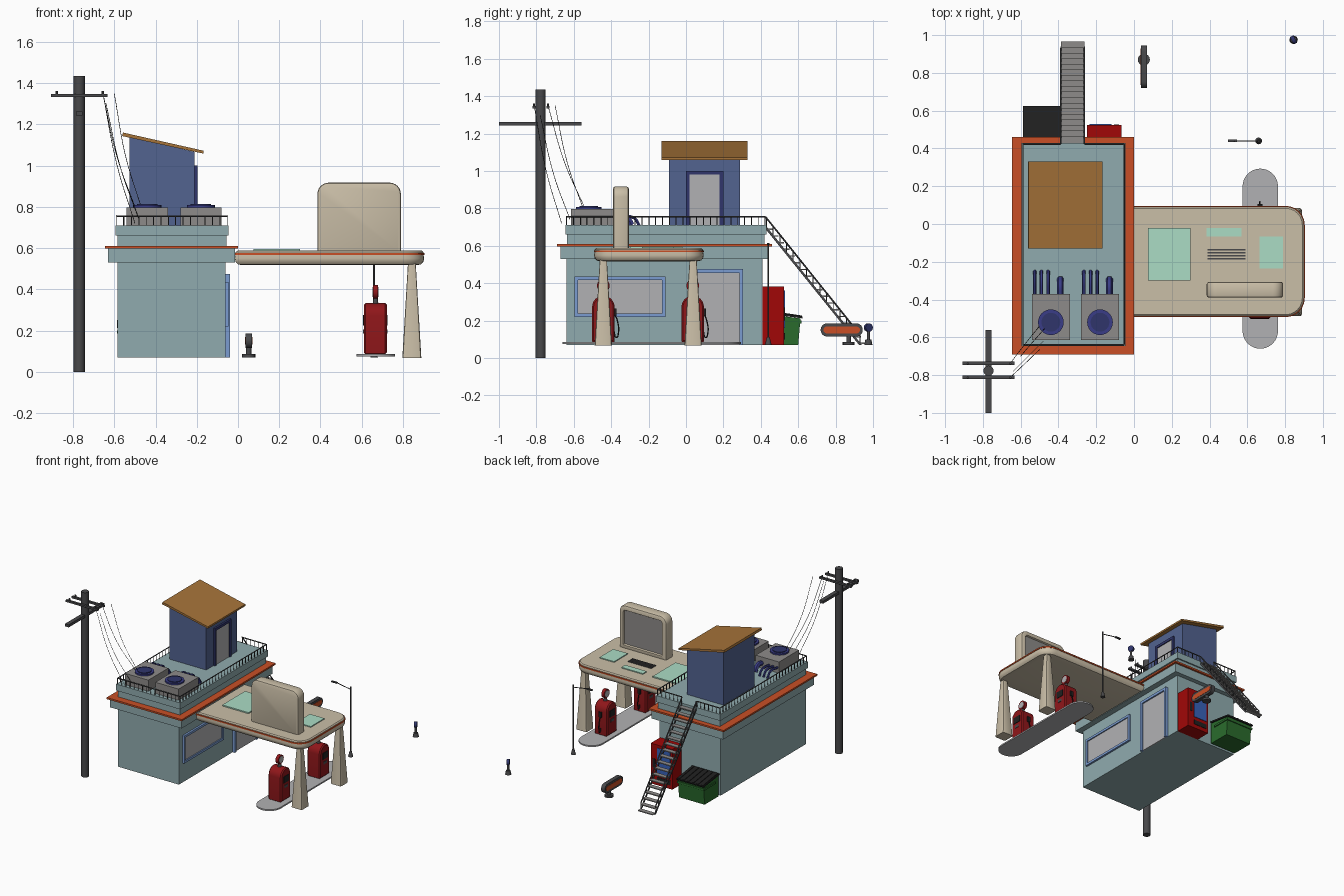
import bpy, bmesh
from math import cos, sin, pi, radians
from mathutils import Vector

if "Cube" in bpy.data.objects:
    bpy.data.objects.remove(bpy.data.objects["Cube"])

MATS = {}
COL = dict(wall='8FAAAD', orange='C8502A', cream='C9BDA6', navy='33386B', hut='53638F', wood='A5733C',
           mint='AADBC4', red='8F1D20', bright='A01010', blue='7A9BD0', indigo='3C3F86', green='2E6B30',
           black='252525', dark='4A4A4C', grey='8C8A88', glass='B0B0B2', sky='3A62B8')

def finish(name, bm, col):
    bmesh.ops.recalc_face_normals(bm, faces=bm.faces)
    me = bpy.data.meshes.new(name)
    bm.to_mesh(me); bm.free()
    o = bpy.data.objects.new(name, me)
    bpy.context.collection.objects.link(o)
    if col not in MATS:
        m = MATS[col] = bpy.data.materials.new(col)
        m.diffuse_color = [(int(COL[col][i:i+2], 16) / 255) ** 2.2 for i in (0, 2, 4)] + [1]
        m.use_nodes = True
        m.node_tree.nodes["Principled BSDF"].inputs["Base Color"].default_value = m.diffuse_color
    me.materials.append(MATS[col])
    return o

def add_box(bm, x0, x1, y0, y1, z0, z1):
    vs = bmesh.ops.create_cube(bm, size=1)['verts']
    for v in vs:
        v.co = Vector(((x0+x1)/2 + v.co.x*(x1-x0), (y0+y1)/2 + v.co.y*(y1-y0), (z0+z1)/2 + v.co.z*(z1-z0)))

def add_rod(bm, a, b, r, r2=None, n=8):
    a, b = Vector(a), Vector(b); d = b - a
    vs = bmesh.ops.create_cone(bm, cap_ends=True, segments=n, radius1=r, radius2=r if r2 is None else r2,
                               depth=d.length)['verts']
    q = Vector((0, 0, 1)).rotation_difference(d)
    for v in vs:
        v.co = q @ v.co + (a + b) / 2

def boxes(name, col, *bs):
    bm = bmesh.new()
    for b in bs: add_box(bm, *b)
    return finish(name, bm, col)

def rods(name, col, *rs, n=8):
    bm = bmesh.new()
    for r in rs: add_rod(bm, *r, n=n)
    return finish(name, bm, col)

def place(axis, u, v, w):
    return {'x': (w, u, v), 'y': (u, w, v), 'z': (u, v, w)}[axis]

def loft(name, col, axis, rings):
    """Skin a list of (outline, height) along an axis and cap both ends."""
    bm = bmesh.new()
    rs = [[bm.verts.new(place(axis, u, v, w)) for u, v in pts] for pts, w in rings]
    for a, b in zip(rs, rs[1:]):
        for i in range(len(a)):
            j = (i + 1) % len(a)
            bm.faces.new((a[i], a[j], b[j], b[i]))
    bm.faces.new(rs[0]); bm.faces.new(rs[-1])
    return finish(name, bm, col)

def prism(name, col, axis, pts, w0, w1):
    return loft(name, col, axis, [(pts, w0), (pts, w1)])

def rrect(u0, u1, v0, v1, radii, inset=0, n=6):
    """Rounded rectangle; radii from lower left, counter-clockwise."""
    u0 += inset; v0 += inset; u1 -= inset; v1 -= inset
    pts = []
    for k, (u, v, su, sv) in enumerate([(u0, v0, 1, 1), (u1, v0, -1, 1), (u1, v1, -1, -1), (u0, v1, 1, -1)]):
        r = max(radii[k] - inset, .002)
        for i in range(n + 1):
            t = pi + k*pi/2 + i*pi/2/n
            pts.append((u + su*r + r*cos(t), v + sv*r + r*sin(t)))
    return pts

def wire(name, col, pts, r):
    cu = bpy.data.curves.new(name, 'CURVE')
    cu.dimensions = '3D'; cu.bevel_depth = r; cu.bevel_resolution = 1; cu.resolution_u = 6
    s = cu.splines.new('BEZIER'); s.bezier_points.add(len(pts) - 1)
    for p, c in zip(s.bezier_points, pts):
        p.co = c; p.handle_left_type = p.handle_right_type = 'AUTO'
    tmp = bpy.data.objects.new(name + '_path', cu)
    bpy.context.collection.objects.link(tmp)
    bm = bmesh.new(); bm.from_mesh(bpy.data.meshes.new_from_object(tmp))
    bpy.data.objects.remove(tmp)
    return finish(name, bm, col)

def frame(name, col, x0, x1, y0, y1, z0, z1, t, sill=True):
    """Frame on a wall facing +x, with its pane."""
    bs = [(x0, x1, y0, y0+t, z0, z1), (x0, x1, y1-t, y1, z0, z1), (x0, x1, y0+t, y1-t, z1-t, z1)]
    if sill: bs.append((x0, x1, y0+t, y1-t, z0, z0+t))
    boxes(name + '_frame', col, *bs)
    boxes(name + '_pane', 'glass', (x0, (x0+x1)/2, y0+t, y1-t, z0 + (t if sill else 0), z1-t))

# Shop building
boxes('shop_walls', 'wall', (-.585, -.06, -.64, .41, .07, .54))
boxes('shop_cornice', 'wall', (-.63, -.015, -.67, .445, .53, .597))
boxes('cornice_trim', 'orange', (-.645, 0, -.69, .46, .597, .61))
boxes('roof_parapet', 'wall', (-.585, -.055, -.635, .42, .61, .662), (-.595, -.045, -.645, .43, .66, .71))
frame('shop_window', 'blue', -.062, -.045, -.595, -.11, .22, .435, .018)
frame('shop_door', 'blue', -.062, -.04, .02, .305, .07, .475, .02, False)

# Roof railing, open at the stair head
def railing(name, a, b):
    a, b = Vector(a), Vector(b); n = max(2, round((b-a).length / .036)); up = Vector((0, 0, .045))
    rods(name, 'dark', (a+up, b+up, .004), *[(a+(b-a)*i/n, a+(b-a)*i/n+up, .0025) for i in range(n+1)], n=6)
L, R, F, B = -.588, -.052, -.638, .423
for nm, p, q in [('front', (L, F), (R, F)), ('left', (L, F), (L, B)), ('right', (R, F), (R, B)),
                 ('back_left', (L, B), (-.39, B)), ('back_right', (-.26, B), (R, B))]:
    railing('railing_' + nm, (*p, .71), (*q, .71))

# Roof hut
prism('hut_walls', 'hut', 'y', [(-.525, .71), (-.21, .71), (-.21, 1.066), (-.525, 1.138)], -.09, .29)
prism('hut_roof', 'wood', 'y', [(-.562, 1.143), (-.168, 1.058), (-.168, 1.072), (-.558, 1.16)], -.13, .33)
frame('hut_door', 'navy', -.212, -.197, 0, .2, .71, 1.0, .02, False)

# Roof air conditioners with their pipes
for side, x in (('left', -.44), ('right', -.18)):
    boxes(side + '_cooler', 'grey', (x-.1, x+.1, -.615, -.37, .71, .797))
    rods(side + '_cooler_fan', 'indigo', ((x, -.52, .797), (x, -.52, .808), .068), n=24)
    rods(side + '_cooler_hub', 'navy', ((x, -.52, .808), (x, -.52, .814), .05), n=24)
    for i, (dx, r) in enumerate([(-.085, .009), (-.05, .009), (-.015, .009), (.05, .018)]):
        y = -.25 if r < .01 else -.29
        wire(f'{side}_pipe_{i}', 'indigo', [(x+dx, -.38, .75), (x+dx, y-.03, .75), (x+dx, y, .71)], r)

# Canopy
def canopy(inset): return rrect(-.015, .903, -.492, .095, (.002, .1, .1, .002), inset)
loft('canopy', 'cream', 'z', [(canopy(i), z) for i, z in
     [(.035, .517), (.015, .521), (.004, .533), (0, .55), (.004, .572), (.004, .58), (.012, .587)]])
prism('canopy_trim', 'orange', 'z', canopy(-.001), .566, .576)
boxes('skylights', 'mint', (.075, .3, -.3, -.02, .58, .596), (.385, .57, -.067, -.02, .58, .594),
      (.665, .79, -.235, -.067, .58, .594))
boxes('canopy_vents', 'dark', *[(.39, .59, y, y+.008, .58, .594) for y in (-.14, -.156, -.172, -.188)])

# Tapered canopy legs
for nm, y in (('front', -.442), ('back', .038)):
    def sq(h): return rrect(.843-h, .843+h, y-h, y+h, [h*.25]*4, n=2)
    loft(nm + '_canopy_leg', 'cream', 'z', [(sq(.046), .067), (sq(.019), .525)])

# Price board, recessed on its back face
def board(i): return rrect(.385, .79, .575, .917, (.002, .002, .055, .055), i)
loft('price_board', 'cream', 'y', [(board(i), y) for i, y in
     [(.012, -.39), (.003, -.386), (0, -.377), (0, -.318), (.004, -.31), (.012, -.306), (.035, -.306), (.04, -.318)]])
prism('price_board_panel', 'grey', 'y', board(.041), -.322, -.316)

# Pump island and pumps
prism('pump_island', 'glass', 'z', rrect(.575, .762, -.66, .293, [.0935]*4, n=10), .075, .086)
for nm, y in (('front', -.442), ('back', .036)):
    def pump(i): return rrect(y-.06, y+.06, .086, .333, (.004, .004, .06, .06), i)
    loft(nm + '_pump_body', 'red', 'x', [(pump(.008), .61), (pump(0), .618), (pump(0), .714), (pump(.008), .722)])
    boxes(nm + '_pump_windows', 'black', (.606, .726, y-.032, y+.032, .225, .275))
    boxes(nm + '_pump_plates', 'dark', (.607, .725, y-.02, y+.02, .185, .205))
    rods(nm + '_pump_neck', 'dark', ((.667, y, .33), (.667, y, .36), .014, .01), n=12)
    rods(nm + '_pump_globe', 'red', ((.655, y, .387), (.679, y, .387), .034), n=24)
    rods(nm + '_pump_globe_face', 'glass', ((.653, y, .387), (.681, y, .387), .025), n=24)
    wire(nm + '_pump_hose', 'black', [(.667, y+.058, .24), (.667, y+.075, .2), (.667, y+.08, .13),
                                      (.667, y+.07, .11), (.667, y+.058, .14)], .004)
    boxes(nm + '_pump_holster', 'black', (.655, .679, y+.058, y+.07, .225, .265))

# Outside stair
def slope(z): return [(.425, .71+z), (.425, .69+z), (.925, .07+z), (.94, .07+z)]
for nm, x in (('left', -.39), ('right', -.266)):
    prism(nm + '_stringer', 'dark', 'x', slope(0), x, x+.006)
    rods(nm + '_stair_rail', 'dark', ((x+.003, .425, .755), (x+.003, .93, .125), .0045),
         *[((x+.003, .43+.5*i/14, .70-.62*i/14), (x+.003, .43+.5*i/14, .75-.625*i/14), .0025) for i in range(15)], n=6)
boxes('stair_treads', 'grey', *[(-.387, -.262, .43+.5*i/17, .465+.5*i/17, .685-.61*i/17, .692-.61*i/17)
                                for i in range(18)])

# Vending machine
boxes('vending_machine', 'bright', (-.25, -.065, .41, .525, .07, .382))
boxes('vending_panel', 'sky', (-.235, -.12, .52, .529, .16, .36))
boxes('vending_slot', 'black', (-.235, -.12, .52, .528, .1, .135), (-.105, -.08, .52, .528, .2, .27))

# Dumpster
prism('dumpster', 'green', 'x', [(.43, .07), (.6, .07), (.612, .212), (.43, .235)], -.58, -.36)
boxes('dumpster_rim', 'green', (-.587, -.353, .47, .617, .185, .2))
prism('dumpster_lid', 'black', 'x', [(.43, .237), (.622, .212), (.624, .222), (.43, .25)], -.587, -.353)
for i in range(6):
    x = -.58 + i*.0405
    prism(f'lid_rib_{i}', 'black', 'x', [(.44, .247), (.62, .221), (.62, .227), (.44, .254)], x, x+.015)

# Street lamp
rods('lamp_post', 'dark', ((.66, .44, .07), (.66, .44, .61), .005), ((.66, .44, .07), (.66, .44, .11), .018, .008),
     ((.66, .44, .59), (.53, .44, .612), .003), n=12)
boxes('lamp_head', 'dark', (.498, .545, .433, .447, .605, .614))

# Arrow-shaped pill sign on a stand
prism('pill_sign', 'dark', 'x', rrect(.72, .945, .115, .185, [.034]*4), .036, .068)
prism('pill_sign_inlay', 'orange', 'x', rrect(.735, .93, .132, .168, [.017]*4), .034, .07)
rods('pill_sign_stand', 'dark', ((.052, .87, .07), (.052, .87, .085), .032), ((.052, .87, .08), (.052, .87, .12), .013), n=16)

# Air gauge stand
rods('gauge_stand', 'dark', ((.845, .975, .07), (.845, .975, .1), .022, .016),
     ((.845, .975, .1), (.845, .975, .145), .008), n=16)
rods('gauge_dial', 'navy', ((.836, .97, .163), (.854, .98, .163), .022), n=20)

# Utility pole
rods('utility_pole', 'dark', ((-.77, -.777, 0), (-.77, -.777, 1.435), .027), n=20)
boxes('lower_crossarm', 'dark', (-.786, -.754, -1, -.56, 1.243, 1.263))
boxes('upper_crossarms', 'dark', *[(-.907, -.633, y-.009, y+.009, 1.333, 1.347) for y in (-.738, -.812)])
rods('insulators', 'dark', *[((x, y, 1.345), (x, y, 1.362), .006) for x in (-.88, -.655) for y in (-.738, -.812)])

# Sagging cables down to the roof
for i, (a, b) in enumerate([((-.655, -.738, 1.35), (-.5, -.54, .8)), ((-.655, -.812, 1.35), (-.5, -.665, .72)),
                            ((-.6, -.7, 1.35), (-.47, -.55, .8)), ((-.64, -.78, 1.3), (-.48, -.62, .74))]):
    a, b = Vector(a), Vector(b)
    wire(f'cable_{i}', 'black', [a, (a+b)/2 - Vector((.01, .01, .03)), b], .0015)

# Smooth round parts, keep edges crisp
bpy.ops.object.select_all(action='SELECT')
bpy.context.view_layer.objects.active = bpy.data.objects['canopy']
bpy.ops.object.shade_smooth_by_angle(angle=radians(30))
